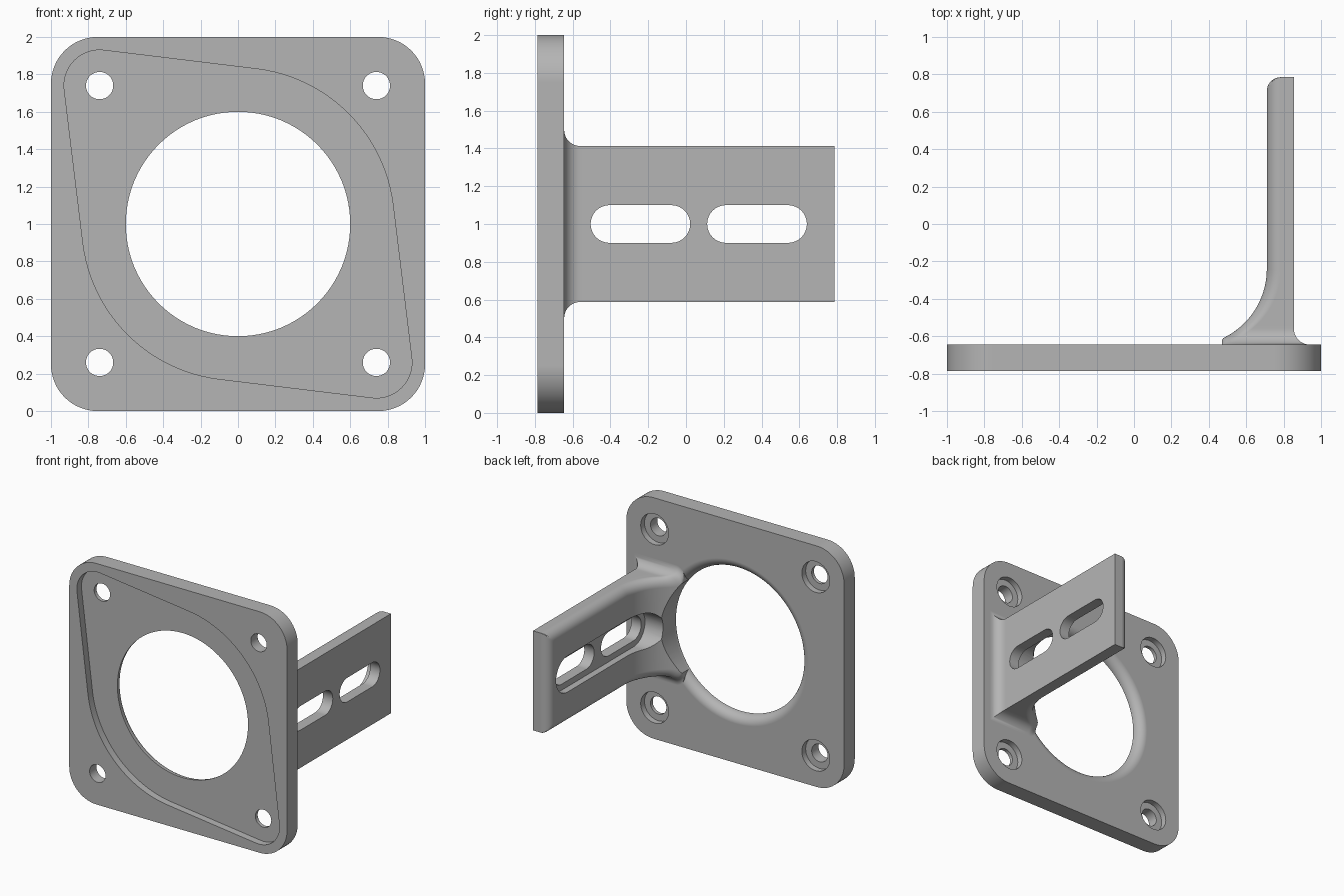
import bpy, bmesh
from math import sin, cos, acos, sqrt, radians, pi, hypot

cube = bpy.data.objects.get("Cube")
if cube:
    bpy.data.objects.remove(cube, do_unlink=True)

grey = bpy.data.materials.new("plain_grey")
grey.use_nodes = True
COLOUR = (0.46, 0.46, 0.46, 1)
grey.diffuse_color = COLOUR
grey.node_tree.nodes["Principled BSDF"].inputs["Base Color"].default_value = COLOUR

FRONT, BACK = -0.785, -0.645     # plate faces
FLOOR = -0.725                   # floor of the front recess
BORE = 0.6
MID = 1.0                        # height of the bore centre


def loft(name, rings):
    """Closed solid skinned through equal-length rings of 3D points."""
    bm = bmesh.new()
    loops = [[bm.verts.new(p) for p in ring] for ring in rings]
    n = len(loops[0])
    for a, b in zip(loops, loops[1:]):
        for i in range(n):
            j = (i + 1) % n
            bm.faces.new((a[i], a[j], b[j], b[i]))
    bm.faces.new(loops[0])
    bm.faces.new(loops[-1])
    bmesh.ops.recalc_face_normals(bm, faces=bm.faces)
    mesh = bpy.data.meshes.new(name)
    bm.to_mesh(mesh)
    bm.free()
    mesh.materials.append(grey)
    obj = bpy.data.objects.new(name, mesh)
    bpy.context.collection.objects.link(obj)
    return obj


def arc(cx, cz, r, start, end, n=16):
    return [(cx + r * cos(radians(start + (end - start) * i / n)),
             cz + r * sin(radians(start + (end - start) * i / n))) for i in range(n + 1)]


def prism_y(name, outline, lo, hi):
    return loft(name, [[(x, y, z) for x, z in outline] for y in (lo, hi)])


def turned_y(name, cx, cz, profile, n=96):
    """Solid of revolution about a y axis, from (radius, y) pairs."""
    circle = [(cos(2 * pi * i / n), sin(2 * pi * i / n)) for i in range(n)]
    return loft(name, [[(cx + r * c, y, cz + r * s) for c, s in circle] for r, y in profile])


def stadium_x(name, y0, y1, half, x0, x1):
    """Round-ended slot solid running along x."""
    outline = arc(y1 - half, MID, half, -90, 90) + arc(y0 + half, MID, half, 90, 270)
    return loft(name, [[(x, y, z) for y, z in outline] for x in (x0, x1)])


def combine(target, tool, operation):
    mod = target.modifiers.new("combine", 'BOOLEAN')
    mod.operation, mod.solver, mod.object = operation, 'EXACT', tool
    bpy.context.view_layer.objects.active = target
    bpy.ops.object.modifier_apply(modifier=mod.name)
    bpy.data.objects.remove(tool, do_unlink=True)


# Square plate with rounded corners
R = 0.25
outline = []
for k, (sx, sz) in enumerate(((1, 1), (-1, 1), (-1, -1), (1, -1))):
    outline += arc(sx * (1 - R), MID + sz * (1 - R), R, 90 * k, 90 * k + 90)
bracket = prism_y("mounting_bracket", outline, FRONT, BACK)

# Bore with a rounded rear edge
ROUND = 0.075
flare = [(BORE, FRONT - 0.1)]
flare += [(BORE + ROUND * (1 - cos(t * pi / 20)), BACK - ROUND + ROUND * sin(t * pi / 20))
          for t in range(10)]
flare += [(BORE + ROUND, BACK), (BORE + ROUND, BACK + 0.1)]
combine(bracket, turned_y("bore_cutter", 0, MID, flare), 'DIFFERENCE')

# Shallow front recess: one large circle joined to two corner circles by tangents
HOLE = 0.74
big, small = 0.835, 0.19
spread = acos((big - small) / hypot(HOLE, HOLE)) * 180 / pi
outline = (arc(-HOLE, MID + HOLE, small, 135 - spread, 135 + spread)
           + arc(0, MID, big, 135 + spread, 315 - spread, 24)
           + arc(HOLE, MID - HOLE, small, 315 - spread, 315 + spread)
           + arc(0, MID, big, 315 + spread, 495 - spread, 24))
combine(bracket, prism_y("recess_cutter", outline, FRONT - 0.1, FLOOR), 'DIFFERENCE')

# Arm: inner side sweeps into the plate, root is filleted, inner edges are rounded
INNER, OUTER, HALF, TIP = 0.71, 0.855, 0.413, 0.785
SWEEP, FILLET, EDGE = 0.41, 0.085, 0.075


def arm_section(y):
    t = min(max(y - BACK, 0), FILLET)
    f = FILLET - sqrt(FILLET ** 2 - (FILLET - t) ** 2)
    d = min(max(INNER - 0.95 - y, 0), SWEEP)
    inner = max(0.47, INNER - SWEEP + sqrt(SWEEP ** 2 - d ** 2))
    e = max(y - (TIP - EDGE), 0)
    limit = inner + EDGE - sqrt(max(EDGE ** 2 - e ** 2, 0))
    h = HALF + f
    pts = [(OUTER + f, MID - h), (OUTER + f, MID + h)]
    pts += arc(inner + EDGE, MID + h - EDGE, EDGE, 90, 180, 10)
    pts += arc(inner + EDGE, MID - h + EDGE, EDGE, 180, 270, 10)
    return [(max(x, limit), y, z) for x, z in pts]


steps = [BACK - 0.06]
steps += [BACK + FILLET * (1 - cos(i * pi / 20)) for i in range(11)]
steps += [BACK + FILLET + 0.32 * i / 18 for i in range(1, 19)]
steps += [TIP - EDGE + EDGE * sin(i * pi / 20) for i in range(11)]
arm = loft("arm", [arm_section(y) for y in steps])
combine(arm, turned_y("arm_bore_cutter", 0, MID, [(BORE, -1), (BORE, 0)]), 'DIFFERENCE')

# Two through slots inside one shallow pocket on the inner side
combine(arm, stadium_x("pocket_cutter", -0.555, 0.69, 0.15, 0.2, 0.765), 'DIFFERENCE')
for y0, y1 in ((-0.505, 0.022), (0.112, 0.64)):
    combine(arm, stadium_x("slot_cutter", y0, y1, 0.1, 0.2, 1.2), 'DIFFERENCE')
combine(bracket, arm, 'UNION')

# Corner screw holes, counterbored from the back
for sx in (-1, 1):
    for sz in (-1, 1):
        profile = [(0.073, -1), (0.073, BACK - 0.05), (0.128, BACK - 0.05), (0.128, BACK + 0.02)]
        combine(bracket, turned_y("screw_cutter", sx * HOLE, MID + sz * HOLE, profile, 40),
                'DIFFERENCE')

# Smooth shading with crisp edges
bpy.ops.object.select_all(action='DESELECT')
bracket.select_set(True)
bpy.context.view_layer.objects.active = bracket
bpy.ops.object.shade_smooth_by_angle(angle=radians(30))
weighted = bracket.modifiers.new("weighted_normals", 'WEIGHTED_NORMAL')
weighted.keep_sharp = True
